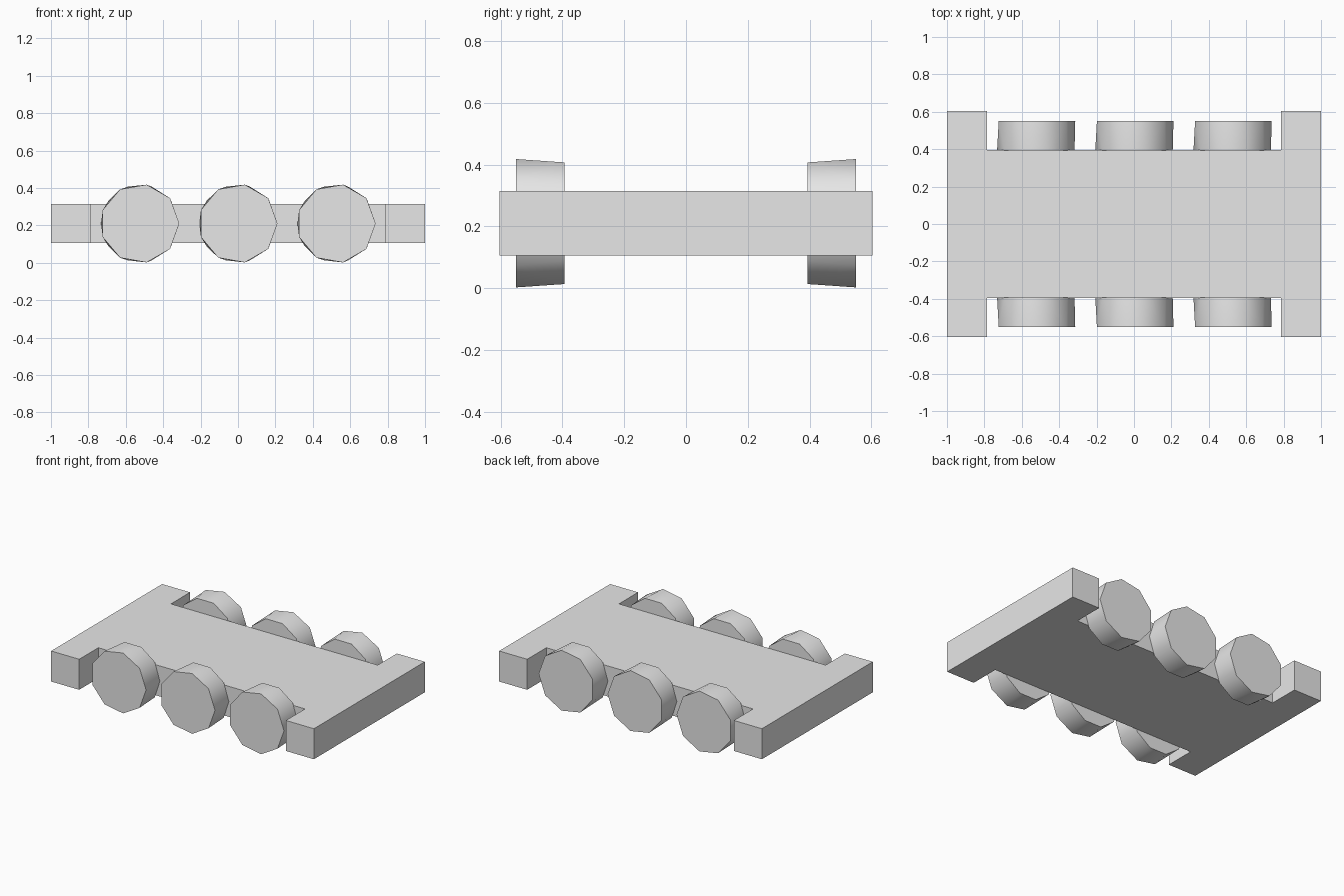
import bpy
import bmesh
import math

cube = bpy.data.objects.get("Cube")
if cube:
    bpy.data.objects.remove(cube, do_unlink=True)

grey = bpy.data.materials.new("light_grey")
grey.use_nodes = True
colour = (0.8, 0.8, 0.8, 1)
grey.diffuse_color = colour
grey.node_tree.nodes["Principled BSDF"].inputs["Base Color"].default_value = colour


def finish(bm, name):
    bmesh.ops.recalc_face_normals(bm, faces=bm.faces[:])
    mesh = bpy.data.meshes.new(name)
    bm.to_mesh(mesh)
    bm.free()
    mesh.materials.append(grey)
    obj = bpy.data.objects.new(name, mesh)
    bpy.context.collection.objects.link(obj)
    return obj


# Flat chassis: an H-shaped outline raised to its thickness
def make_chassis():
    end_x, notch_x, end_y, notch_y = 1.0, 0.787, 0.603, 0.395
    bottom, top = 0.105, 0.315
    quarter = [(end_x, end_y), (notch_x, end_y), (notch_x, notch_y)]
    outline = quarter + [(-x, y) for x, y in reversed(quarter)]
    outline += [(-x, -y) for x, y in outline]
    bm = bmesh.new()
    face = bm.faces.new([bm.verts.new((x, y, bottom)) for x, y in outline])
    raised = bmesh.ops.extrude_face_region(bm, geom=[face], use_keep_orig=True)
    verts = [g for g in raised["geom"] if isinstance(g, bmesh.types.BMVert)]
    bmesh.ops.translate(bm, vec=(0, 0, top - bottom), verts=verts)
    finish(bm, "chassis")


def ring(bm, sides, radius, x, y, z):
    angles = [2 * math.pi * i / sides for i in range(sides)]
    verts = [bm.verts.new((x + radius * math.cos(a), y, z + radius * math.sin(a)))
             for a in angles]
    return bm.faces.new(verts)


# Wheel: nine-sided outer face joined to a ten-sided inner face
def make_wheel(name, x, side):
    bm = bmesh.new()
    outer = ring(bm, 9, 0.211, x, side * 0.551, 0.21)
    inner = ring(bm, 10, 0.207, x, side * 0.394, 0.21)
    rims = list(outer.edges) + list(inner.edges)
    bmesh.ops.bridge_loops(bm, edges=rims)
    wheel = finish(bm, name)
    bpy.ops.object.select_all(action="DESELECT")
    wheel.select_set(True)
    bpy.context.view_layer.objects.active = wheel
    bpy.ops.object.shade_smooth_by_angle(angle=math.radians(50))


make_chassis()
for side, side_name in ((-1, "front"), (1, "back")):
    for x, place in ((-0.525, "right"), (0, "middle"), (0.525, "left")):
        make_wheel(f"{side_name}_{place}_wheel", x, side)
